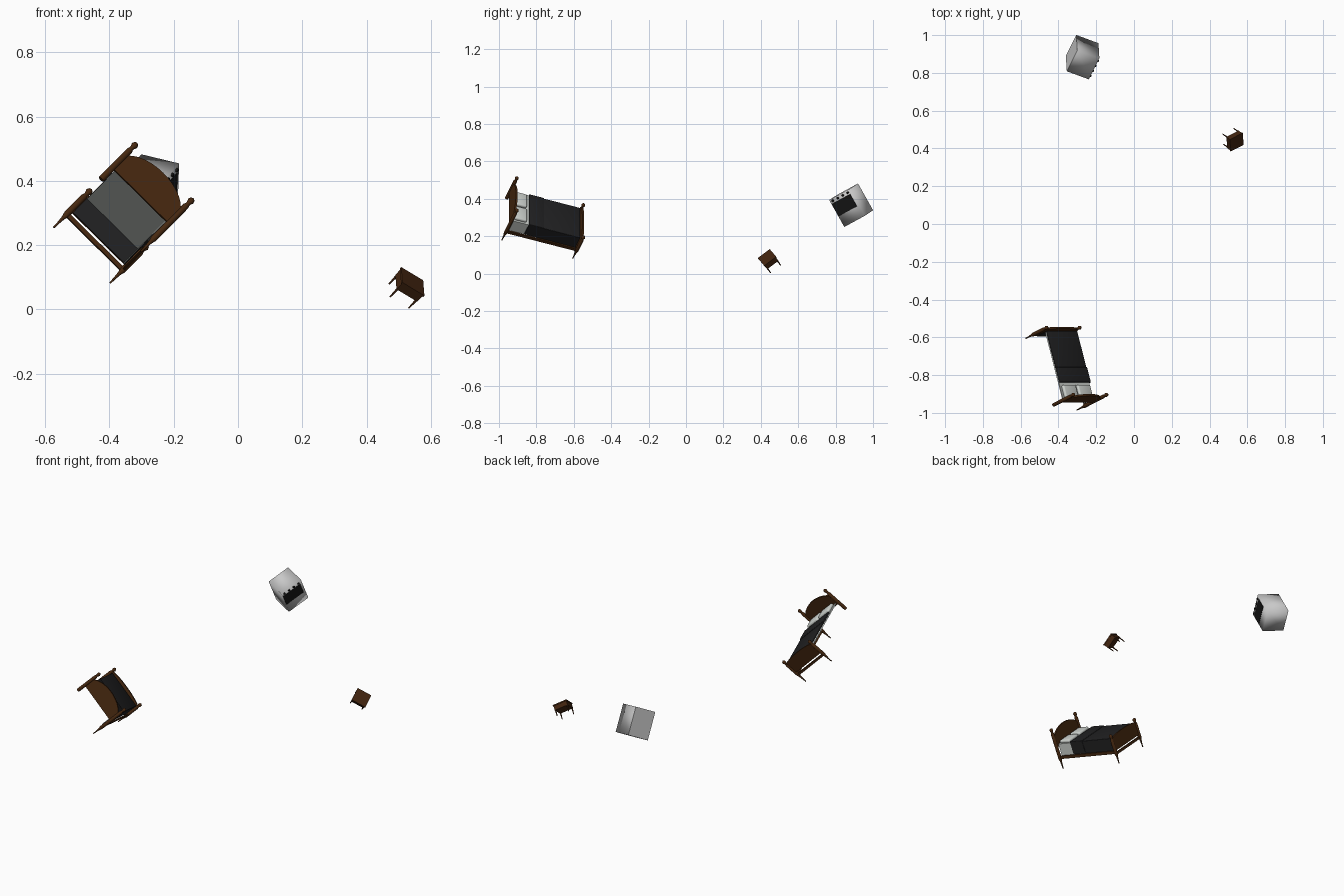
import bpy, bmesh, math
from mathutils import Matrix, Vector

if "Cube" in bpy.data.objects:
    bpy.data.objects.remove(bpy.data.objects["Cube"])


def material(name, rgb):
    m = bpy.data.materials.new(name)
    m.diffuse_color = (*rgb, 1)
    m.use_nodes = True
    m.node_tree.nodes["Principled BSDF"].inputs["Base Color"].default_value = m.diffuse_color
    return m


WOOD = material("bed wood", (0.062, 0.021, 0.005))
DARK_WOOD = material("table wood", (0.055, 0.018, 0.005))
COVER = material("dark blanket", (0.015, 0.015, 0.016))
SHEET = material("white sheet", (0.62, 0.65, 0.62))
STEEL = material("stove enamel", (0.58, 0.58, 0.58))
BLACK = material("black glass", (0.008, 0.008, 0.008))


def frame(origin, up, side):
    """Right-handed placement from an up and an approximate x direction."""
    z = Vector(up).normalized()
    x = Vector(side)
    x = (x - z * x.dot(z)).normalized()
    y = z.cross(x)
    m = Matrix((x, y, z)).transposed().to_4x4()
    m.translation = Vector(origin)
    return m


def finish(bm, name, mat, M, smooth=False):
    bmesh.ops.recalc_face_normals(bm, faces=bm.faces)
    bm.transform(M)
    me = bpy.data.meshes.new(name)
    for f in bm.faces:
        f.smooth = smooth
    if smooth:
        for e in bm.edges:
            if len(e.link_faces) == 2 and e.calc_face_angle() > math.radians(50):
                e.smooth = False
    bm.to_mesh(me)
    bm.free()
    me.materials.append(mat)
    ob = bpy.data.objects.new(name, me)
    bpy.context.collection.objects.link(ob)
    return ob


def box(name, lo, hi, mat, M, bevel=0.0):
    bm = bmesh.new()
    bmesh.ops.create_cube(bm, size=1)
    lo, hi = Vector(lo), Vector(hi)
    for v in bm.verts:
        v.co = Vector([(lo[i] + hi[i]) / 2 + v.co[i] * (hi[i] - lo[i]) for i in range(3)])
    if bevel:
        bmesh.ops.bevel(bm, geom=bm.edges[:], offset=bevel, segments=3,
                        profile=0.5, affect='EDGES')
    return finish(bm, name, mat, M, bool(bevel))


def lathe(name, profile, at, mat, M, sides=12):
    bm = bmesh.new()
    rings = []
    for r, z in profile:
        rings.append([bm.verts.new((at[0] + r * math.cos(2 * math.pi * i / sides),
                                    at[1] + r * math.sin(2 * math.pi * i / sides),
                                    at[2] + z)) for i in range(sides)])
    for a, b in zip(rings, rings[1:]):
        for i in range(sides):
            j = (i + 1) % sides
            bm.faces.new((a[i], a[j], b[j], b[i]))
    bm.faces.new(rings[0])
    bm.faces.new(rings[-1])
    return finish(bm, name, mat, M, True)


def panel(name, outline, y, thick, mat, M):
    """Upright board: an x-z outline extruded along y."""
    bm = bmesh.new()
    f = bm.faces.new([bm.verts.new((x, y - thick / 2, z)) for x, z in outline])
    ext = bmesh.ops.extrude_face_region(bm, geom=[f])
    for v in ext["geom"]:
        if isinstance(v, bmesh.types.BMVert):
            v.co.y += thick
    return finish(bm, name, mat, M)


def arch(half, bottom, shoulder, peak, n=16):
    top = [(half * math.cos(math.pi * i / n),
            shoulder + (peak - shoulder) * math.sin(math.pi * i / n) ** 1.2)
           for i in range(n + 1)]
    return [(-half, bottom), (half, bottom)] + top


# ---------------- bed: foot at y = 0, head at y = 0.41, +x side is open ----------------
BED = frame((-0.487, -0.601, 0.167), (0.66, 0.34, 0.67), (-0.71, 0.0, 0.70))
W = 0.123


def bed_post(name, x, y, h, leg=True):
    prof = [(0.003, 0), (0.0035, 0.02), (0.006, 0.045), (0.010, 0.06)] if leg else []
    prof += [(0.010, 0.078), (0.010, h - 0.035), (0.007, h - 0.028), (0.007, h - 0.022),
             (0.011, h - 0.012), (0.008, h - 0.004), (0.002, h)]
    lathe(name, prof, (x, y, 0), WOOD, BED)


for s, side in ((-1, "near"), (1, "far")):
    bed_post(f"foot_post_{side}", s * W, 0.005, 0.178)
    bed_post(f"head_post_{side}", s * W, 0.408, 0.247, leg=s < 0)
box("side_rail", (-W - 0.004, 0.005, 0.06), (-W + 0.004, 0.408, 0.078), WOOD, BED)

panel("headboard", arch(W, 0.13, 0.178, 0.236), 0.408, 0.010, WOOD, BED)
panel("footboard", arch(W, 0.078, 0.15, 0.166), 0.005, 0.010, WOOD, BED)
box("foot_rail", (-W, 0.0, 0.054), (W, 0.010, 0.068), WOOD, BED)

# thin bedding shell, hanging over the near side and the foot
box("mattress_top", (-0.112, 0.022, 0.139), (0.112, 0.398, 0.146), SHEET, BED)
box("mattress_side", (-0.112, 0.022, 0.072), (-0.109, 0.398, 0.146), SHEET, BED)
box("blanket_top", (-0.116, 0.018, 0.145), (0.113, 0.235, 0.152), COVER, BED, 0.003)
box("blanket_side", (-0.116, 0.018, 0.072), (-0.111, 0.235, 0.150), COVER, BED)
box("blanket_foot", (-0.115, 0.018, 0.074), (0.113, 0.022, 0.150), COVER, BED)
box("fold_top", (-0.118, 0.222, 0.145), (0.114, 0.308, 0.156), COVER, BED, 0.004)
box("fold_side", (-0.118, 0.222, 0.078), (-0.111, 0.308, 0.153), COVER, BED)
for s, side in ((-1, "near"), (1, "far")):
    box(f"pillow_{side}", (s * 0.054 - 0.048, 0.322, 0.142), (s * 0.054 + 0.048, 0.394, 0.163),
        SHEET, BED, 0.009)

# ---------------- stove: front faces local -y ----------------
STOVE = frame((-0.272, 0.883, 0.366), (0.03, -0.49, 0.87), (0.402, 0.803, 0.438))
body = box("stove_body", (-0.069, -0.064, -0.0825), (0.069, 0.064, 0.0825), STEEL, STOVE)
# soft shading across the body, crisp around the back
back = (STOVE.to_3x3() @ Vector((0, 1, 0))).normalized()
bm = bmesh.new()
bm.from_mesh(body.data)
for f in bm.faces:
    f.smooth = True
for e in bm.edges:
    e.smooth = True
for f in bm.faces:
    if f.normal.dot(back) > 0.9:
        for e in f.edges:
            e.smooth = False
bm.to_mesh(body.data)
bm.free()

box("oven_door", (-0.066, -0.066, -0.018), (0.055, -0.062, 0.057), BLACK, STOVE)
for i in range(4):
    x = -0.052 + i * 0.033
    # knob axis points out of the front
    K = STOVE @ Matrix.Translation((x, -0.063, 0.070)) @ Matrix.Rotation(math.pi / 2, 4, 'X')
    lathe(f"knob_{i + 1}", [(0.0065, 0), (0.0065, 0.004), (0.005, 0.007)],
          (0, 0, 0), BLACK, K, 10)

# ---------------- small table: origin at the centre of its top ----------------
TABLE = frame((0.544, 0.433, 0.087), (0.62, -0.45, 0.65), (0.78, 0.40, -0.47))
box("table_top", (-0.0435, -0.04, -0.007), (0.0435, 0.04, 0), DARK_WOOD, TABLE)
box("table_apron", (-0.041, -0.0375, -0.033), (0.041, 0.0375, -0.006), DARK_WOOD, TABLE)
for sx in (-1, 1):
    for sy in (-1, 1):
        lathe(f"table_leg_{sx}_{sy}", [(0.0025, -0.07), (0.003, -0.055), (0.0045, -0.03)],
              (sx * 0.037, sy * 0.0335, 0), DARK_WOOD, TABLE, 8)
